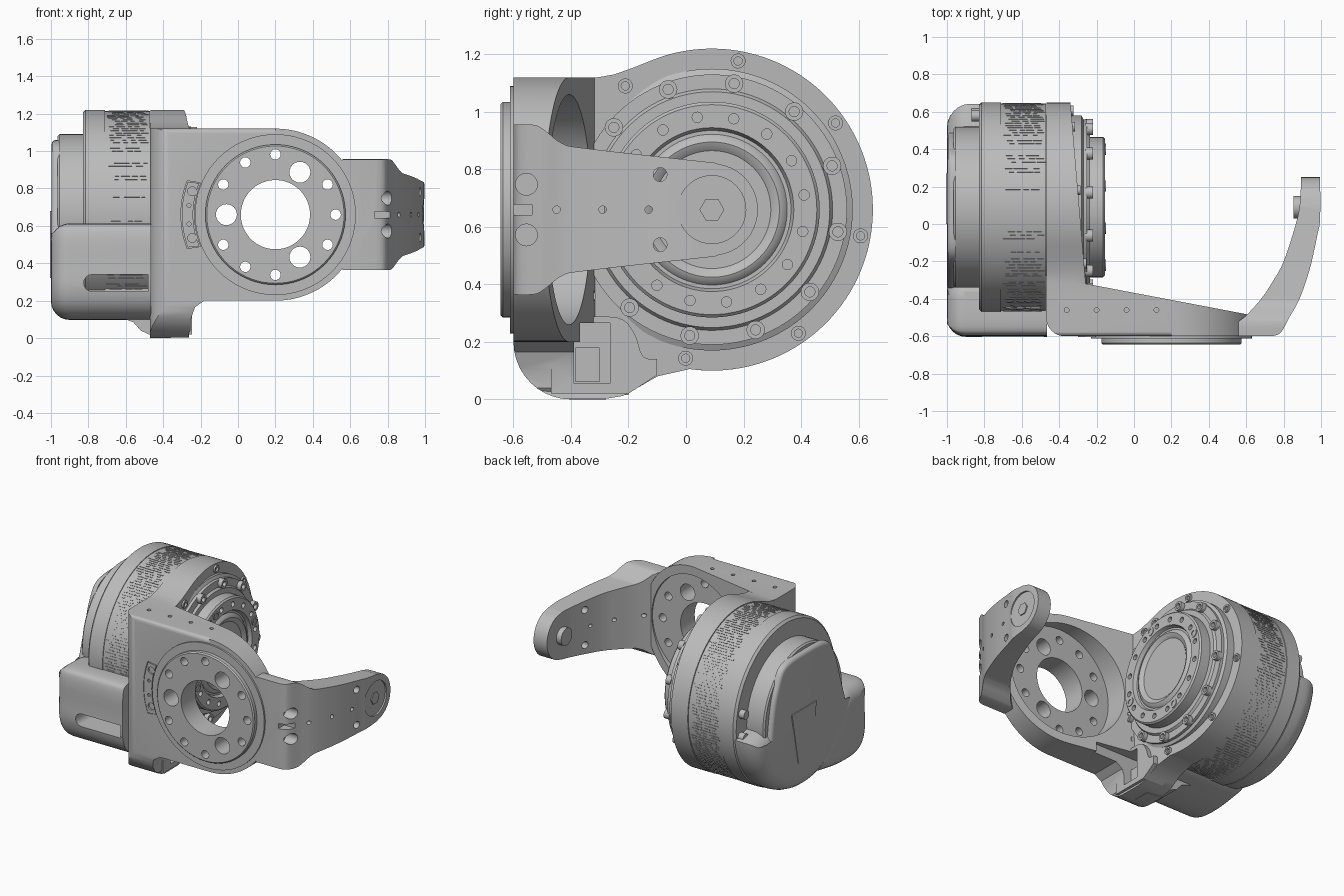
import bpy, bmesh, math, random
from math import cos, sin, radians
from mathutils import Matrix, Vector

old = bpy.data.objects.get("Cube")
if old:
    bpy.data.objects.remove(old, do_unlink=True)
random.seed(4)

grey = bpy.data.materials.new("machined_grey")
grey.use_nodes = True
grey.diffuse_color = (0.5, 0.5, 0.5, 1)
grey.node_tree.nodes["Principled BSDF"].inputs["Base Color"].default_value = (0.5, 0.5, 0.5, 1)

CY, CZ = 0.09, 0.66      # motor axis, along x
PX = 0.2                 # front plate axis, along y


def place(axis, u, v, w):
    return {"x": (w, u, v), "y": (u, w, v), "z": (u, v, w)}[axis]


def finish(name, bm):
    bmesh.ops.remove_doubles(bm, verts=bm.verts, dist=1e-5)
    bmesh.ops.recalc_face_normals(bm, faces=bm.faces)
    me = bpy.data.meshes.new(name)
    bm.to_mesh(me)
    bm.free()
    me.materials.append(grey)
    ob = bpy.data.objects.new(name, me)
    bpy.context.collection.objects.link(ob)
    return ob


def add_prism(bm, pts, axis, lo, hi):
    top = hi if callable(hi) else (lambda u, v: hi)
    a = [bm.verts.new(place(axis, u, v, lo)) for u, v in pts]
    b = [bm.verts.new(place(axis, u, v, top(u, v))) for u, v in pts]
    bm.faces.new(a)
    bm.faces.new(b[::-1])
    for i in range(len(pts)):
        j = (i + 1) % len(pts)
        bm.faces.new((a[i], b[i], b[j], a[j]))


def prism(name, pts, axis, lo, hi, round_end=None, width=0.03, seg=3):
    """Extruded outline; round_end rounds the outline edge at that depth."""
    bm = bmesh.new()
    add_prism(bm, pts, axis, lo, hi)
    bmesh.ops.recalc_face_normals(bm, faces=bm.faces)
    if round_end is not None:
        k = "xyz".index(axis)
        rim = [e for e in bm.edges if all(abs(v.co[k] - round_end) < 1e-4 for v in e.verts)]
        bmesh.ops.bevel(bm, geom=rim, offset=width, segments=seg, profile=0.5, affect="EDGES")
    return finish(name, bm)


def arc(cu, cv, r, a0, a1, n=24):
    steps = [radians(a0 + (a1 - a0) * i / n) for i in range(n + 1)]
    return [(cu + r * cos(t), cv + r * sin(t)) for t in steps]


def circle(cu, cv, r, n=32):
    return arc(cu, cv, r, 0, 360, n)[:-1]


def rect(u0, u1, v0, v1):
    return [(u0, v0), (u1, v0), (u1, v1), (u0, v1)]


def ring_spots(cu, cv, r, n, phase):
    return [(cu + r * cos(radians(phase + 360 * i / n)),
             cv + r * sin(radians(phase + 360 * i / n))) for i in range(n)]


def pegs(name, spots, r, axis, lo, hi, n=16):
    bm = bmesh.new()
    for u, v in spots:
        add_prism(bm, circle(u, v, r, n), axis, lo, hi)
    return finish(name, bm)


def turned(name, profile, spots, seg):
    """Lathe a (depth, radius) profile about an x-axis at every spot."""
    bm = bmesh.new()
    for u, v in spots:
        rows = [[bm.verts.new((d, y, z)) for y, z in circle(u, v, max(r, 1e-7), seg)] for d, r in profile]
        for a, b in zip(rows, rows[1:]):
            for i in range(seg):
                j = (i + 1) % seg
                bm.faces.new((a[i], a[j], b[j], b[i]))
    return finish(name, bm)


def combine(ob, other, op="DIFFERENCE"):
    mod = ob.modifiers.new("bool", "BOOLEAN")
    mod.operation, mod.solver, mod.object = op, "EXACT", other
    bpy.context.view_layer.objects.active = ob
    bpy.ops.object.modifier_apply(modifier=mod.name)
    bpy.data.objects.remove(other, do_unlink=True)


def smooth_path(pts, n=5):
    """Catmull-Rom curve through the points."""
    p = [Vector(q) for q in [pts[0]] + pts + [pts[-1]]]
    out = []
    for a, b, c, d in zip(p, p[1:], p[2:], p[3:]):
        for i in range(n):
            t = i / n
            q = b + (c - a) * t / 2 + (2 * a - 5 * b + 4 * c - d) * t * t / 2 + (3 * b - a - 3 * c + d) * t ** 3 / 2
            out.append(tuple(q))
    return out + [tuple(pts[-1])]


def screws(name, spots, base, r, h):
    turned(name, [(base, 0), (base, r), (base + h, r), (base + h, r * 0.55),
                  (base + h * 0.4, r * 0.55), (base + h * 0.4, 0)], spots, 18)


# Motor drum with its stepped output face
turned("motor_drum", [(-0.83, 0), (-0.83, 0.545), (-0.815, 0.56), (-0.71, 0.56), (-0.71, 0.555),
                      (-0.47, 0.555), (-0.47, 0.49), (-0.28, 0.49), (-0.27, 0.47), (-0.25, 0.47),
                      (-0.25, 0.42), (-0.235, 0.41), (-0.235, 0.375)], [(CY, CZ)], 96)
disc = turned("output_disc", [(-0.3, 0), (-0.3, 0.375), (-0.165, 0.375), (-0.155, 0.365), (-0.155, 0.285),
                              (-0.18, 0.275), (-0.18, 0.262), (-0.166, 0.25), (-0.16, 0.235), (-0.166, 0.22),
                              (-0.178, 0.205), (-0.178, 0)], [(CY, CZ)], 96)
combine(disc, pegs("cutter", ring_spots(CY, CZ, 0.325, 16, 9), 0.018, "x", -0.19, -0.1))

# Socket-head screws
screws("ring_screws", ring_spots(CY, CZ, 0.445, 12, 20), -0.26, 0.032, 0.04)
screws("disc_screws", ring_spots(CY, CZ, 0.33, 4, 20), -0.17, 0.03, 0.02)
for y, z in ring_spots(CY, CZ, 0.525, 8, 35):
    screws("flange_screw", [(y, z)], -0.294 - 0.084 * y, 0.026, 0.022)

# Broken ribs in the band around the drum
bm = bmesh.new()
for row in range(180):
    t = radians(row * 2)
    for k in range(4):
        x = -0.685 + (0.05 * k + 0.009 * row + random.uniform(0, 0.02)) % 0.19
        size = (random.uniform(0.02, 0.05), 0.007, 0.008)
        spot = Matrix.Translation((x, CY, CZ)) @ Matrix.Rotation(t, 4, "X") @ Matrix.Translation((0, 0, 0.554))
        bmesh.ops.create_cube(bm, size=1, matrix=spot @ Matrix.Diagonal((*size, 1)))
finish("drum_ribs", bm)

# Rear cover: neck, thick lower shell, thin upper shield and inspection panel
turned("rear_neck", [(-0.82, 0), (-0.82, 0.43), (-0.955, 0.43), (-0.965, 0.42), (-0.965, 0)], [(CY, CZ)], 64)
prism("rear_shell", arc(CY, CZ, 0.555, -6, -172, 40) + [(-0.25, 0.6), (0.0, 0.64), (0.35, 0.68)],
      "x", -0.825, -1.0, -1.0, 0.12, 6)
prism("rear_shield", smooth_path([(-0.36, 0.5), (-0.28, 0.75), (-0.22, 0.93), (-0.13, 1.04), (0.1, 1.06),
                                  (0.33, 1.04), (0.41, 0.93), (0.46, 0.78), (0.5, 0.5)]),
      "x", -0.955, -0.997, -0.997, 0.025)
prism("rear_panel", [(0.0, 0.68), (0.27, 0.68), (0.2, 0.32), (0.06, 0.32)], "x", -0.99, -1.004)
pegs("rear_screws", ring_spots(CY, CZ, 0.5, 20, -6)[:2], 0.03, "x", -0.87, -0.82)

# Cable housing at the front of the drum
box = prism("cable_housing", smooth_path([(-0.36, 0.61), (-0.55, 0.61), (-0.595, 0.56), (-0.6, 0.4), (-0.6, 0.26),
                                          (-0.56, 0.16), (-0.47, 0.105), (-0.3, 0.1), (-0.1, 0.13)], 4)
            + [(-0.02, 0.2), (-0.2, 0.5)], "x", -0.465, -1.0, -1.0, 0.1, 6)
combine(box, prism("cutter", arc(-0.78, 0.295, 0.045, 90, 270, 8) + [(-0.48, 0.25), (-0.48, 0.34)],
                   "y", -0.7, -0.3))
prism("housing_skirt", [(-0.63, 0.11), (-0.56, 0.085), (-0.52, 0.04), (-0.465, 0.015), (-0.465, 0.2), (-0.63, 0.2)],
      "y", -0.42, -0.2)

# Bracket: flange around the drum, joined to the front plate
bracket = prism("bracket", arc(CY, CZ, 0.56, 112, -98, 72)
                + [(-0.1, 0.08), (-0.16, 0.045), (-0.22, 0.012), (-0.28, 0.002), (-0.57, 0.002), (-0.57, 1.118),
                   (-0.32, 1.118), (-0.25, 1.13), (-0.18, 1.155)],
                "x", -0.468, lambda y, z: min(-0.285 - 0.084 * y, -0.258))
plate = prism("plate", [(-0.47, 0), (-0.36, 0), (-0.35, 0.012), (-0.27, 0.018), (-0.253, 0.04), (-0.253, 0.1),
                        (-0.23, 0.165), (-0.18, 0.2)]
              + arc(PX, CZ, 0.46, -90, 90, 48) + [(-0.47, 1.12)],
              "y", -0.6, lambda x, z: -0.368 - 0.19 * x)
# Soften the front rim of the plate
for axis_cut in (prism("cutter", [(-0.7, 1.2)] + arc(-0.575, 1.095, 0.025, 180, 90, 5) + [(-0.575, 1.2)],
                       "x", -0.6, PX),):
    combine(plate, axis_cut)
combine(bracket, plate, "UNION")
# Raised pad around the connector pocket
pad = prism("pad", smooth_path([(-0.1, 0.14), (-0.15, 0.15), (-0.18, 0.23), (-0.24, 0.285), (-0.41, 0.285)], 4)
            + [(-0.41, 0.14), (-0.47, 0.14), (-0.47, 0.02), (-0.2, 0.02), (-0.1, 0.085)], "x", -0.4, -0.246)
combine(bracket, pad, "UNION")
combine(bracket, prism("cutter", [(-0.5, -0.65)] + arc(-0.37, -0.5, 0.1, 270, 180, 8) + [(-0.5, -0.5)], "z", -0.1, 1.3))
combine(bracket, prism("cutter", [(-0.7, -0.1)] + arc(-0.4, 0.2, 0.2, 270, 180, 10) + [(-0.7, 0.2)], "x", -0.6, 0.0))
combine(bracket, prism("cutter", circle(PX, CZ, 0.4, 64), "y", -0.49, -0.1))
# Bearing ring and its holes
combine(bracket, prism("step", circle(PX, CZ, 0.43, 72), "y", -0.58, -0.612), "UNION")
combine(bracket, prism("step", circle(PX, CZ, 0.375, 72), "y", -0.57, -0.645, -0.645, 0.008, 1), "UNION")
combine(bracket, prism("cutter", circle(PX, CZ, 0.185, 64), "y", -0.8, -0.2))
bolt_spots = ring_spots(PX, CZ, 0.322, 12, 0)
small = [s for i, s in enumerate(bolt_spots) if i not in (2, 6, 10)]
combine(bracket, pegs("cutter", small, 0.028, "y", -0.8, -0.4))
combine(bracket, pegs("cutter", ring_spots(PX, CZ, 0.262, 3, 60), 0.056, "y", -0.8, -0.4, 24))
combine(bracket, pegs("cutter", [(x, -0.46) for x in (-0.36, -0.2, -0.04, 0.12)], 0.013, "z", 1.08, 1.3, 12))
# Connector pocket in the foot
combine(bracket, prism("cutter", rect(-0.39, -0.265, 0.055, 0.265), "x", -0.37, 0.0))
prism("connector", rect(-0.385, -0.3, 0.06, 0.18), "x", -0.4, -0.3)

# Curved label strip let into the plate beside the bearing ring
outline = arc(PX, CZ, 0.505, 159, 201, 14) + arc(PX, CZ, 0.435, 203, 157, 14)
combine(bracket, prism("cutter", outline, "y", -0.7, -0.59))
strip_outline = arc(PX, CZ, 0.5, 159.5, 200.5, 14) + arc(PX, CZ, 0.44, 202.5, 157.5, 14)
strip = prism("side_strip", strip_outline, "y", -0.575, -0.603)
combine(strip, pegs("cutter", [(-0.245, 0.785), (-0.245, 0.535)], 0.024, "y", -0.7, -0.585))
combine(strip, pegs("cutter", [(-0.262, 0.71), (-0.262, 0.61)], 0.011, "y", -0.7, -0.585, 10))

# Curved support arm: plan curve intersected with its side outline
plan = smooth_path([(0.74, -0.6), (0.785, -0.58), (0.83, -0.5), (0.885, -0.4), (0.94, -0.24), (0.98, -0.06),
                    (0.995, 0.03), (0.995, 0.27)]) \
    + smooth_path([(0.893, 0.27), (0.888, 0.12), (0.865, 0.0), (0.8, -0.2), (0.74, -0.31), (0.68, -0.4),
                   (0.6, -0.49)]) + [(0.56, -0.52), (0.56, -0.6)]
upper = smooth_path([(-0.62, 0.955), (-0.53, 0.955), (-0.49, 0.935), (-0.43, 0.89), (-0.34, 0.872), (0.1, 0.823)], 4)
tip = arc(CY, CZ, 0.16, 82, -82, 20)
arm = prism("support_arm", plan, "z", 0.2, 1.1)
combine(arm, prism("side", upper + tip + [(y, 2 * CZ - z) for y, z in reversed(upper)],
                   "x", 0.4, 1.2), "INTERSECT")
combine(arm, pegs("cutter", [(-0.555, CZ + 0.088), (-0.555, CZ - 0.088)], 0.038, "x", 0.73, 1.2, 20))
combine(arm, prism("cutter", rect(-0.66, -0.535, 0.642, 0.678), "x", 0.73, 1.2))
combine(arm, pegs("cutter", [(y, CZ) for y in (-0.45, -0.29, -0.13)], 0.013, "x", 0.5, 1.2, 12))
combine(arm, pegs("cutter", [(-0.09, CZ + 0.122), (-0.09, CZ - 0.122)], 0.024, "x", 0.5, 1.2))
combine(arm, pegs("cutter", [(CY, CZ)], 0.118, "x", 0.985, 1.2, 40))
pegs("arm_pivot_hex", [(CY, CZ)], 0.043, "x", 0.95, 0.992, 6)
pegs("pivot_pin", [(CY, CZ)], 0.06, "x", 0.853, 0.9, 32)

# Shading: smooth curves, sharp edges
bpy.ops.object.select_all(action="DESELECT")
for ob in bpy.context.scene.objects:
    if ob.type == "MESH":
        ob.select_set(True)
        bpy.context.view_layer.objects.active = ob
bpy.ops.object.shade_smooth_by_angle(angle=radians(32))
